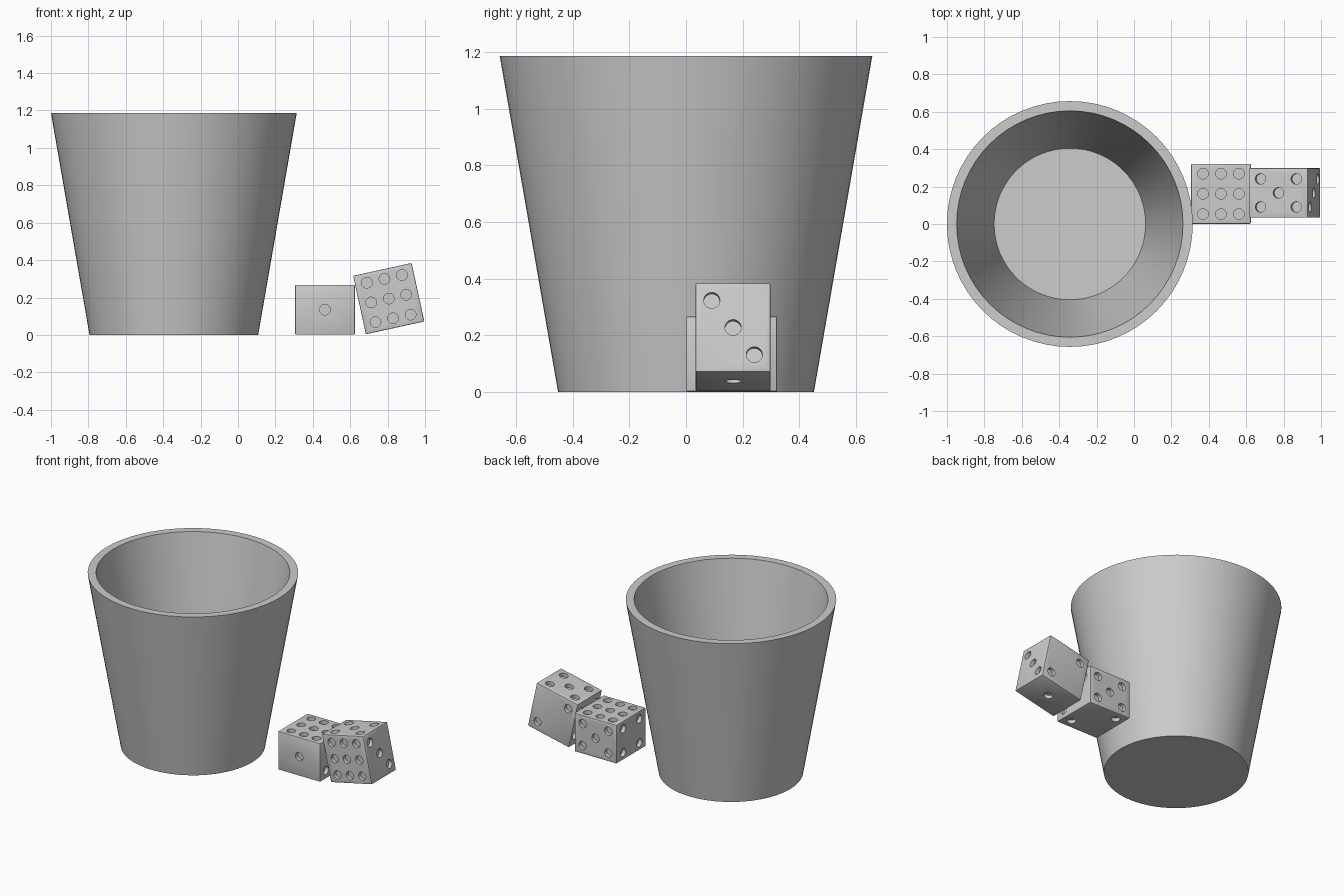
import bpy
import bmesh
from math import radians, cos, sin, pi
from mathutils import Matrix, Vector, Euler

if "Cube" in bpy.data.objects:
    bpy.data.objects.remove(bpy.data.objects["Cube"])

# One plain grey for everything
grey = bpy.data.materials.new("plain_grey")
grey.use_nodes = True
colour = (0.604, 0.604, 0.604, 1)
grey.diffuse_color = colour
grey.node_tree.nodes["Principled BSDF"].inputs["Base Color"].default_value = colour


def make_object(name, bm):
    mesh = bpy.data.meshes.new(name)
    bmesh.ops.recalc_face_normals(bm, faces=bm.faces)
    bm.to_mesh(mesh)
    bm.free()
    mesh.materials.append(grey)
    obj = bpy.data.objects.new(name, mesh)
    bpy.context.collection.objects.link(obj)
    return obj


def activate(obj):
    bpy.ops.object.select_all(action='DESELECT')
    obj.select_set(True)
    bpy.context.view_layer.objects.active = obj


# Cup: a tapered, hollow profile of rings closed by two flat discs
def build_cup(segments=64):
    profile = [(0.451, 0), (0.657, 1.186), (0.605, 1.186), (0.405, 0.05)]
    bm = bmesh.new()
    rings = [[bm.verts.new((r * cos(2 * pi * i / segments),
                            r * sin(2 * pi * i / segments), z))
              for i in range(segments)] for r, z in profile]
    for low, high in zip(rings, rings[1:]):
        for i in range(segments):
            j = (i + 1) % segments
            bm.faces.new((low[i], low[j], high[j], high[i]))
    bm.faces.new(rings[0])
    bm.faces.new(rings[-1])
    cup = make_object("cup", bm)
    cup.location.x = -0.343
    activate(cup)
    bpy.ops.object.shade_smooth_by_angle(angle=radians(30))


# Die: a squat bevelled block with round pips sunk into each side
SIZE = Vector((0.32, 0.32, 0.265))
PIP_RADIUS, PIP_DEPTH = 0.0285, 0.025


def pip_centres():
    x, y, z = SIZE / 2
    a, h = 0.098, 0.075
    corners = [(s, t) for s in (-1, 1) for t in (-1, 1)]
    grid = [(s, t) for s in (-1, 0, 1) for t in (-1, 0, 1)]
    up, right, back = Vector((0, 0, 1)), Vector((1, 0, 0)), Vector((0, 1, 0))
    pips = [(up, (0.096 * s, 0.108 * t, z)) for s, t in grid]             # nine
    pips += [(-up, (a * s, -a * s, -z)) for s in (-1, 1)]                 # two
    pips += [(-back, (0, -y, 0))]                                         # one
    pips += [(back, (a * s, y, h * t)) for s, t in corners + [(0, 0)]]    # five
    pips += [(right, (x, a * s, h * s)) for s in (-1, 0, 1)]              # three
    pips += [(-right, (-x, 0.088 * s, 0.082 * t)) for s, t in corners]    # four
    return pips


def build_die(name, location, rotation):
    bm = bmesh.new()
    bmesh.ops.create_cube(bm, size=1, matrix=Matrix.Diagonal(SIZE).to_4x4())
    bmesh.ops.bevel(bm, geom=bm.edges[:], offset=0.005, segments=2,
                    profile=0.5, affect='EDGES')
    die = make_object(name, bm)

    bm = bmesh.new()
    for normal, centre in pip_centres():
        turn = normal.to_track_quat('Z', 'Y').to_matrix().to_4x4()
        bmesh.ops.create_cone(bm, cap_ends=True, segments=24,
                              radius1=PIP_RADIUS, radius2=PIP_RADIUS,
                              depth=2 * PIP_DEPTH,
                              matrix=Matrix.Translation(centre) @ turn)
    cutter = make_object("pip_cutter", bm)
    cutter.hide_render = True

    cut = die.modifiers.new("pips", 'BOOLEAN')
    cut.operation = 'DIFFERENCE'
    cut.solver = 'EXACT'
    cut.object = cutter
    activate(die)
    bpy.ops.object.modifier_apply(modifier=cut.name)
    bpy.data.objects.remove(cutter)
    bpy.ops.object.shade_smooth_by_angle(angle=radians(30))
    die.matrix_world = Matrix.Translation(location) @ rotation


build_cup()
build_die("flat_die", (0.465, 0.161, 0.1345), Matrix.Identity(4))

# The second die stands on its side and leans on the first
tilt = Matrix.Rotation(radians(-12.3), 4, 'Y')
on_side = Matrix.Rotation(radians(90), 4, 'X')
build_die("leaning_die", (0.806, 0.166, 0.194), tilt @ on_side)
